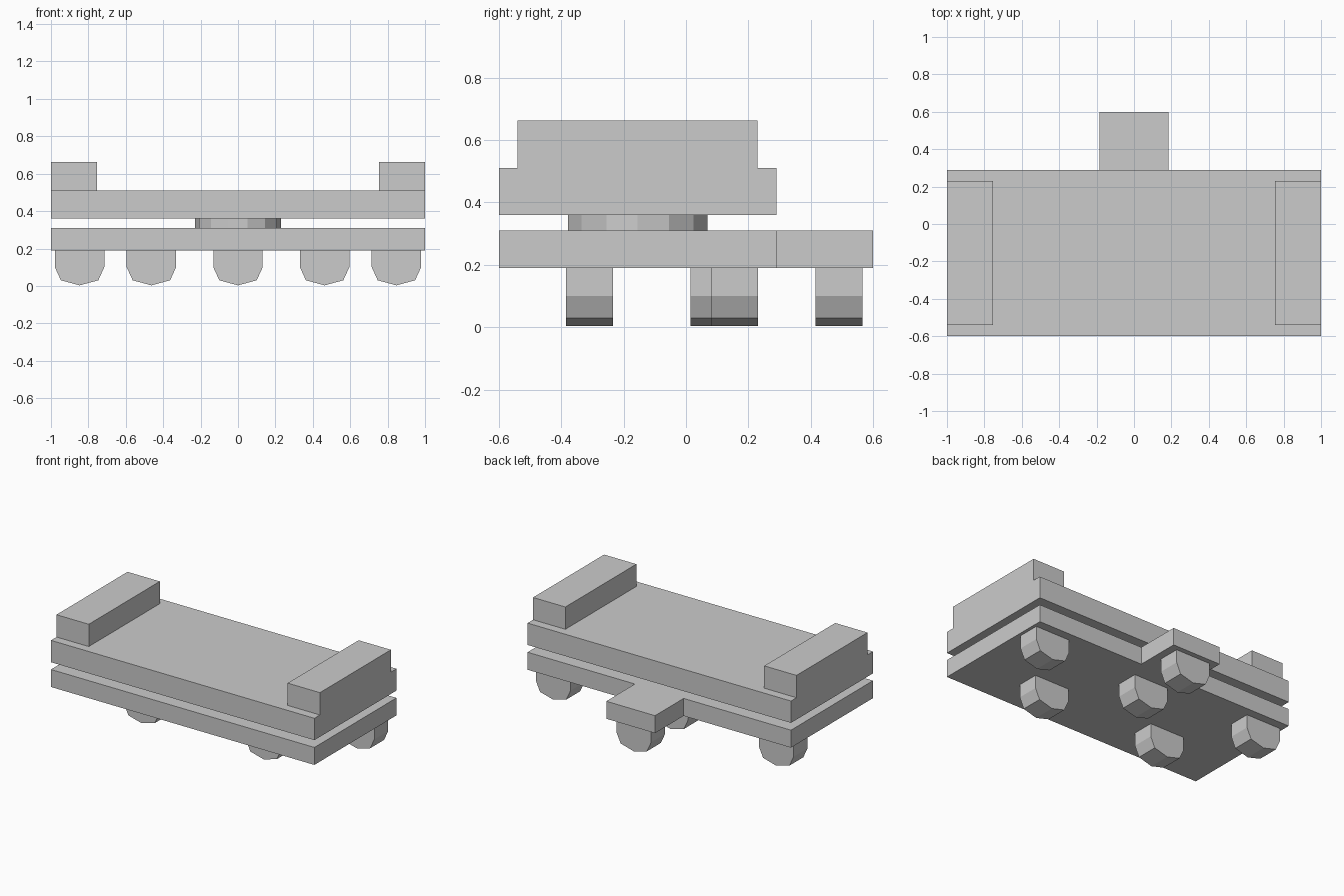
import bpy, bmesh
from math import cos, sin, tau
from mathutils import Vector

if "Cube" in bpy.data.objects:
    bpy.data.objects.remove(bpy.data.objects["Cube"])


def prism(name, points, direction):
    """Extrude a closed planar outline along a direction into a solid."""
    bm = bmesh.new()
    face = bm.faces.new([bm.verts.new(p) for p in points])
    ext = bmesh.ops.extrude_face_region(bm, geom=[face], use_keep_orig=True)
    moved = [g for g in ext["geom"] if isinstance(g, bmesh.types.BMVert)]
    bmesh.ops.translate(bm, verts=moved, vec=Vector(direction))
    bmesh.ops.recalc_face_normals(bm, faces=bm.faces[:])
    mesh = bpy.data.meshes.new(name)
    bm.to_mesh(mesh)
    bm.free()
    obj = bpy.data.objects.new(name, mesh)
    bpy.context.collection.objects.link(obj)
    return obj


def box(name, x0, x1, y0, y1, z0, z1):
    return prism(name, [(x0, y0, z0), (x1, y0, z0), (x1, y1, z0), (x0, y1, z0)],
                 (0, 0, z1 - z0))


FRONT, BACK = -0.6, 0.29

# Lower plate with a tongue at the back
half = [(1, FRONT), (1, BACK), (0.185, BACK), (0.185, 0.6)]
outline = half + [(-x, y) for x, y in reversed(half)]
prism("lower_plate", [(x, y, 0.19) for x, y in outline], (0, 0, 0.12))

# Turntable disc between the plates
R, SIDES = 0.23, 14
prism("turntable", [(R * cos(tau * i / SIDES), -0.155 + R * sin(tau * i / SIDES), 0.31)
                    for i in range(SIDES)], (0, 0, 0.05))

# Upper plate and its raised end blocks
box("upper_plate", -1, 1, FRONT, BACK, 0.36, 0.51)
box("end_block_right", 0.755, 1, -0.54, 0.23, 0.51, 0.663)
box("end_block_left", -1, -0.755, -0.54, 0.23, 0.51, 0.663)

# Rounded feet: profile seen from the front, extruded along y
side = [(0.132, 0.19), (0.132, 0.1), (0.1, 0.03)]
foot = side + [(0, 0.003)] + [(-x, z) for x, z in reversed(side)]
feet = [(0, 0.415, "tongue"), (0, 0.015, "centre")]
for s, label in ((1, "right"), (-1, "left")):
    feet += [(s * 0.847, 0.08, "outer_" + label), (s * 0.463, -0.385, "front_" + label)]
for cx, y0, label in feet:
    prism("foot_" + label, [(cx + x, y0, z) for x, z in foot], (0, 0.151, 0))
